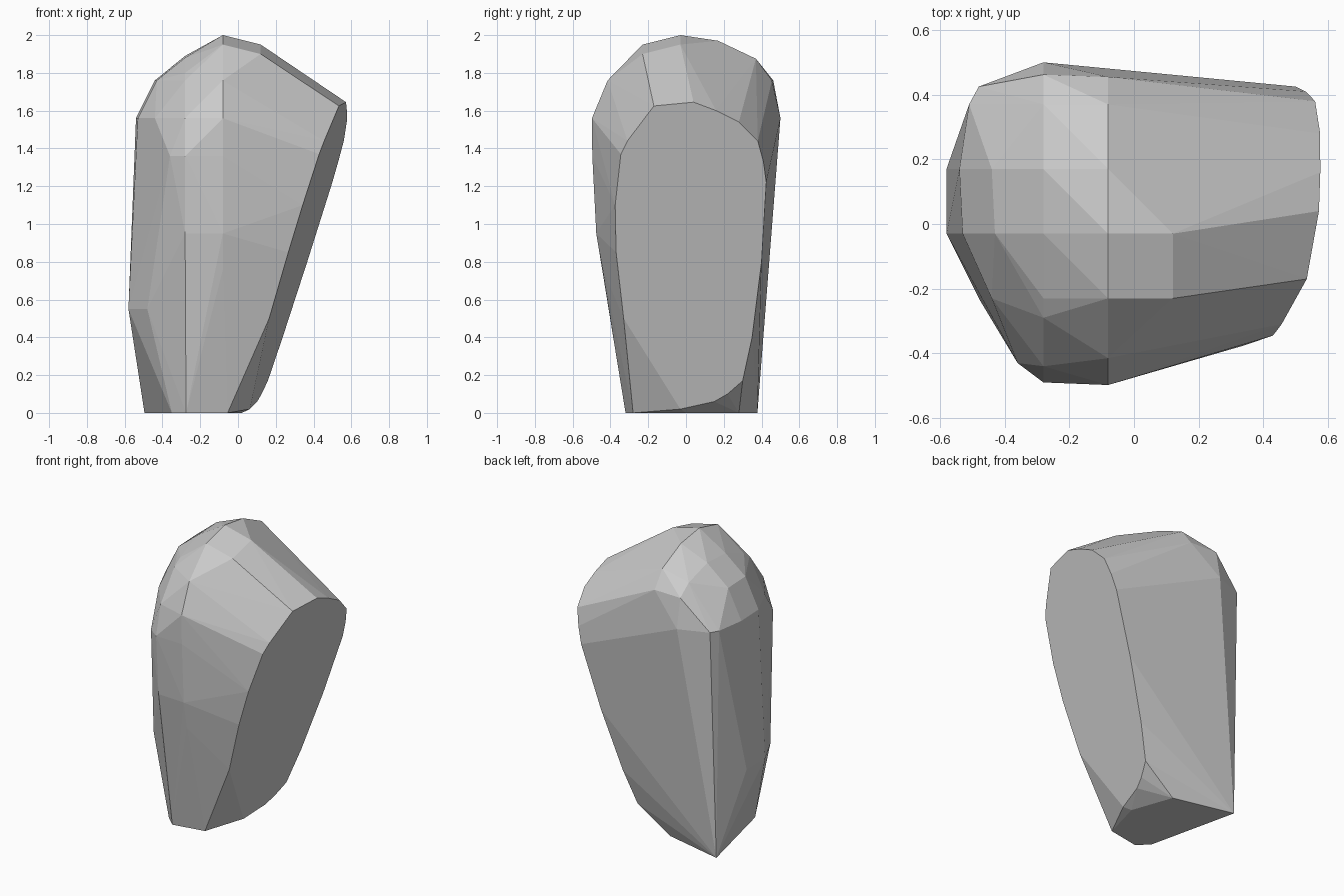
import bpy, bmesh

if "Cube" in bpy.data.objects:
    bpy.data.objects.remove(bpy.data.objects["Cube"])

# Horizontal sections of the body: height -> (x, y) corners
sections = {
    0.00: [(-.495, .378), (-.08, .28), (.02, 0), (-.055, -.28), (-.275, -.32), (-.35, -.25)],
    0.55: [(-.58, .17), (-.58, -.03), (-.48, -.23)],
    0.76: [(-.08, -.44)],
    0.95: [(-.08, -.475), (-.28, -.462)],
    1.36: [(-.08, -.496), (-.28, -.49), (-.36, -.43)],
    1.56: [(-.08, -.498), (-.28, -.44), (-.44, -.23), (-.53, -.03), (-.54, .17),
           (-.51, .37), (-.48, .425), (-.28, .5)],
    1.76: [(-.08, -.415), (-.28, -.29), (-.43, -.03), (-.44, .17), (-.28, .462), (-.08, .455)],
}

# Rounded crown: x -> (y, z) ridge points
crown = {
    -.28: [(-.23, 1.80), (-.03, 1.88), (.17, 1.89), (.37, 1.83)],
    -.08: [(-.23, 1.95), (-.03, 2.0), (.17, 1.97), (.37, 1.875)],
    .12: [(-.23, 1.90), (-.03, 1.95)],
}

# Outline of the slanted flat end, as (y, z)
end_outline = [(-.33, .5), (-.37, .85), (-.375, 1.1), (-.345, 1.37), (-.31, 1.44), (-.23, 1.54),
               (-.17, 1.625), (.04, 1.645), (.16, 1.60), (.28, 1.54), (.38, 1.44), (.41, 1.33),
               (.425, 1.22), (.40, .8), (.35, .4), (.30, .17), (.22, .10), (.15, .06), (-.03, .02)]


def end_plane_x(y, z):
    return .061 + .15 * y + .307 * z


points = [(x, y, z) for z, row in sections.items() for x, y in row]
points += [(x, y, z) for x, row in crown.items() for y, z in row]
points += [(end_plane_x(y, z), y, z) for y, z in end_outline]

# Wrap one faceted convex skin around the sections
bm = bmesh.new()
for p in points:
    bm.verts.new(p)
hull = bmesh.ops.convex_hull(bm, input=bm.verts[:])
loose = {g for g in hull["geom_interior"] + hull["geom_unused"] if isinstance(g, bmesh.types.BMVert)}
bmesh.ops.delete(bm, geom=list(loose), context='VERTS')
bmesh.ops.dissolve_limit(bm, angle_limit=.02, verts=bm.verts[:], edges=bm.edges[:])
bmesh.ops.recalc_face_normals(bm, faces=bm.faces[:])

mesh = bpy.data.meshes.new("faceted_stone")
bm.to_mesh(mesh)
bm.free()
stone = bpy.data.objects.new("faceted_stone", mesh)
bpy.context.collection.objects.link(stone)

# Plain grey surface
grey = bpy.data.materials.new("stone_grey")
grey.diffuse_color = (.6, .6, .6, 1)
grey.use_nodes = True
grey.node_tree.nodes["Principled BSDF"].inputs["Base Color"].default_value = grey.diffuse_color
mesh.materials.append(grey)
